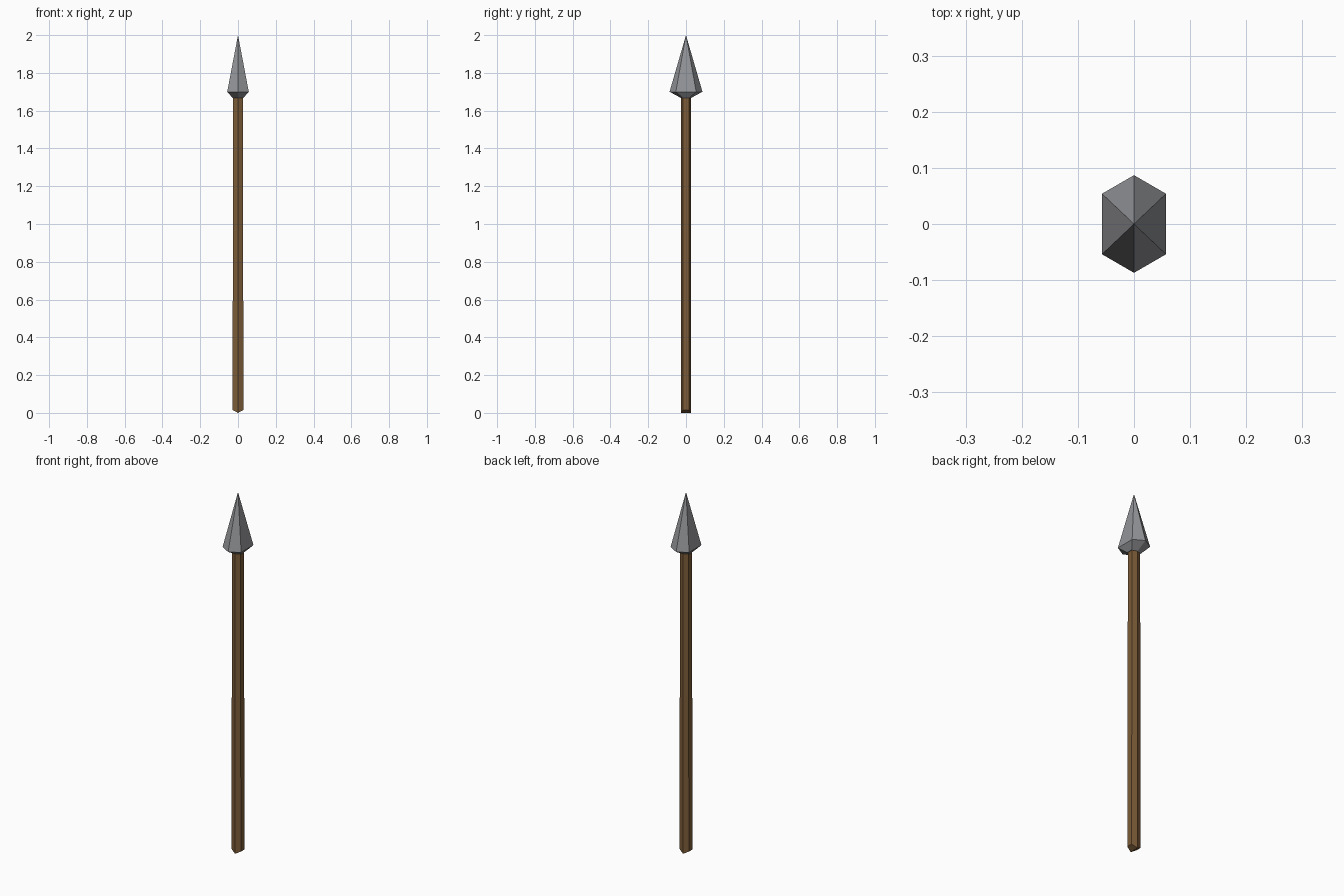
import bpy, bmesh

if "Cube" in bpy.data.objects:
    bpy.data.objects.remove(bpy.data.objects["Cube"])


def material(name, rgb):
    m = bpy.data.materials.new(name)
    m.diffuse_color = (*rgb, 1.0)
    m.use_nodes = True
    m.node_tree.nodes["Principled BSDF"].inputs["Base Color"].default_value = m.diffuse_color
    return m


def hexagon(bm, half_x, half_y, z, corner_lift=0.0):
    """Stretched hexagon with points on +-y and flat sides on +-x."""
    cy = half_y * 0.62
    pts = [(0, -half_y), (half_x, -cy), (half_x, cy),
           (0, half_y), (-half_x, cy), (-half_x, -cy)]
    return [bm.verts.new((x, y, z + (corner_lift if x else 0))) for x, y in pts]


def bridge(bm, low, high):
    for i in range(6):
        j = (i + 1) % 6
        bm.faces.new((low[i], low[j], high[j], high[i]))


def finish(bm, name, mat):
    bmesh.ops.recalc_face_normals(bm, faces=bm.faces[:])
    mesh = bpy.data.meshes.new(name)
    bm.to_mesh(mesh)
    bm.free()
    mesh.materials.append(mat)
    obj = bpy.data.objects.new(name, mesh)
    bpy.context.collection.objects.link(obj)
    return obj


wood = material("brown wood", (0.20, 0.105, 0.04))
steel = material("grey steel", (0.29, 0.295, 0.31))

# Shaft: slightly tapered six-sided pole with a wedge-cut foot
bm = bmesh.new()
foot = hexagon(bm, 0.029, 0.026, 0.0, corner_lift=0.016)
top = hexagon(bm, 0.0255, 0.0255, 1.69)
bridge(bm, foot, top)
bm.faces.new((foot[0], foot[1], foot[2], foot[3]))
bm.faces.new((foot[3], foot[4], foot[5], foot[0]))
bm.faces.new(top)
finish(bm, "shaft", wood)

# Spear head: short flared collar, then a long six-sided point
bm = bmesh.new()
collar = hexagon(bm, 0.029, 0.028, 1.668)
shoulder = hexagon(bm, 0.057, 0.087, 1.70)
bridge(bm, collar, shoulder)
bm.faces.new(collar)
tip = bm.verts.new((0, 0, 2.0))
for i in range(6):
    bm.faces.new((shoulder[i], shoulder[(i + 1) % 6], tip))
finish(bm, "spear_head", steel)
